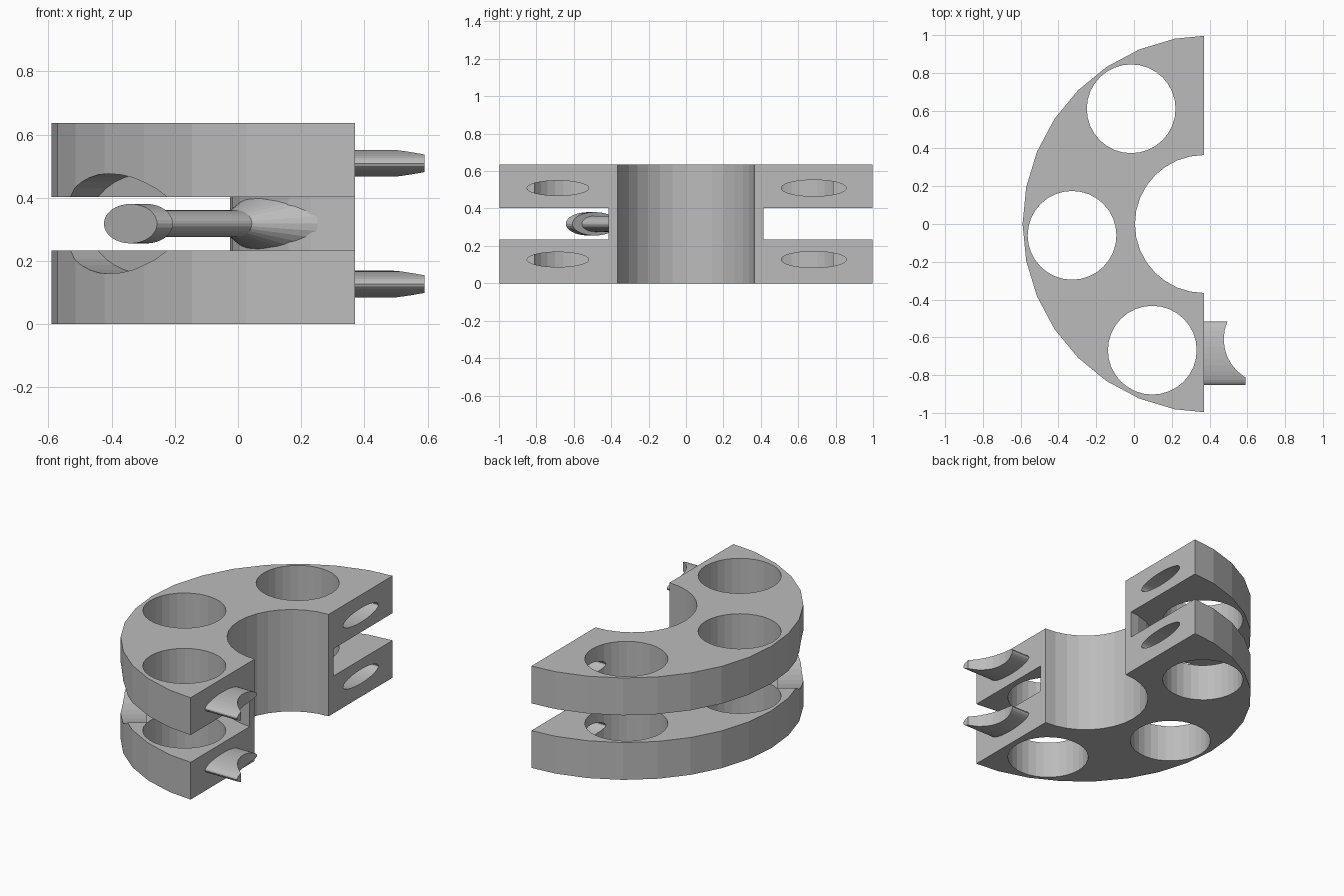
import bpy, bmesh, math
from mathutils import Matrix, Vector

if "Cube" in bpy.data.objects:
    bpy.data.objects.remove(bpy.data.objects["Cube"])

H, FACE_X = 0.636, 0.37             # total height, flat mating face
SLOT = (0.233, 0.403)               # open slot between the plates
MID = H / 2
PEG_Z = (0.127, 0.509)

grey = bpy.data.materials.new("plain grey")
grey.diffuse_color = (0.5, 0.5, 0.5, 1)
grey.use_nodes = True
grey.node_tree.nodes["Principled BSDF"].inputs["Base Color"].default_value = grey.diffuse_color


def prism(name, start, end, size1, size2=None, segs=32):
    """Elliptic cylinder or cone between two points; size = (horizontal, other)."""
    size2 = size2 or size1
    start, end = Vector(start), Vector(end)
    axis = (end - start).normalized()
    if abs(axis.z) > 0.9:
        u, v = Vector((1, 0, 0)), Vector((0, 1, 0))
    else:
        u, v = axis.cross(Vector((0, 0, 1))), Vector((0, 0, 1))
    bm = bmesh.new()
    rings = []
    for c, (a, b) in ((start, size1), (end, size2)):
        rings.append([bm.verts.new(c + u * a * math.cos(t) + v * b * math.sin(t))
                      for t in (2 * math.pi * i / segs for i in range(segs))])
    bm.faces.new(rings[0])
    bm.faces.new(rings[1])
    for i in range(segs):
        j = (i + 1) % segs
        bm.faces.new((rings[0][i], rings[0][j], rings[1][j], rings[1][i]))
    return finish(name, bm)


def finish(name, bm):
    bmesh.ops.recalc_face_normals(bm, faces=bm.faces)
    me = bpy.data.meshes.new(name)
    bm.to_mesh(me)
    bm.free()
    me.materials.append(grey)
    ob = bpy.data.objects.new(name, me)
    bpy.context.collection.objects.link(ob)
    return ob


def upright(name, x, y, r, z0, z1):
    return prism(name, (x, y, z0), (x, y, z1), (r, r))


def combine(body, other, op):
    """Apply one boolean and discard the second object."""
    m = body.modifiers.new(op, 'BOOLEAN')
    m.operation, m.object, m.solver = op, other, 'EXACT'
    bpy.context.view_layer.update()
    dg = bpy.context.evaluated_depsgraph_get()
    body.data = bpy.data.meshes.new_from_object(body.evaluated_get(dg))
    body.modifiers.clear()
    bpy.data.objects.remove(other)


# two plates joined by a core
body = upright("clamp_half", 0.41, 0, 1.0, 0, SLOT[0])
combine(body, upright("top_plate", 0.41, 0, 1.0, SLOT[1], H), 'UNION')
combine(body, upright("core", 0.39, 0, 0.415, 0.1, H - 0.1), 'UNION')

# radial bolt line between two of the holes
d = Vector((0.82, 0.572, 0)).normalized()
foot = Vector((-0.005, -0.286, MID))
seat = Vector((-0.29, -0.487, MID))

# flared boss at the root of the bolt
combine(body, prism("boss", foot, foot + d * 0.15, (0.085, 0.0425), (0.235, 0.1175)), 'UNION')

# flat mating face
bm = bmesh.new()
bmesh.ops.create_cube(bm, size=4, matrix=Matrix.Translation((FACE_X + 2, 0, 0)))
combine(body, finish("face_cut", bm), 'DIFFERENCE')

# locating pegs on the front half, sockets on the back half
for z in PEG_Z:
    peg = prism("peg", (0.345, -0.685, z), (0.59, -0.685, z), (0.168, 0.0425))
    combine(body, peg, 'UNION')
    socket = prism("socket", (0.14, 0.683, z), (0.6, 0.683, z), (0.174, 0.0435))
    combine(body, socket, 'DIFFERENCE')

# vertical holes, central bore, and the neighbouring hole that hollows the pegs
for x, y, r in ((-0.015, 0.61, 0.235), (-0.328, -0.06, 0.235), (0.097, -0.668, 0.235),
                (0.71, -0.61, 0.235), (FACE_X, 0, 0.365)):
    combine(body, upright("hole", x, y, r, -0.2, H + 0.2), 'DIFFERENCE')

# recess around the bolt head
combine(body, prism("recess", seat, seat - d * 0.6, (0.315, 0.158)), 'DIFFERENCE')

# bolt: flattened shank and head
prism("bolt_shank", seat - d * 0.01, foot + d * 0.03, (0.085, 0.0425))
prism("bolt_head", seat - d * 0.061, seat, (0.147, 0.0625))
